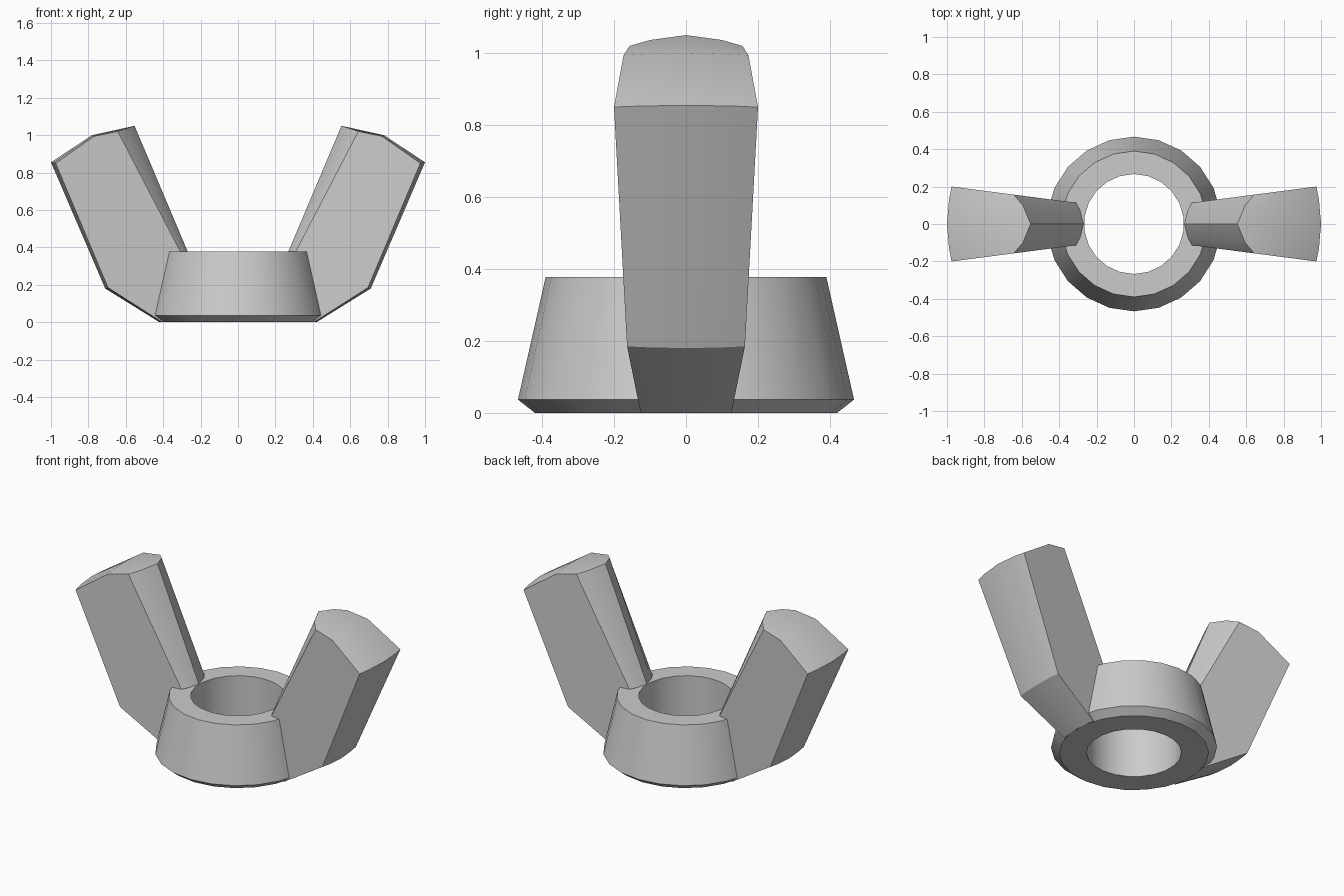
import bpy, bmesh, math
from mathutils import Matrix

cube = bpy.data.objects.get("Cube")
if cube:
    bpy.data.objects.remove(cube, do_unlink=True)

GREY = (0.6, 0.6, 0.6, 1)
metal = bpy.data.materials.new("grey metal")
metal.use_nodes = True
metal.diffuse_color = GREY
metal.node_tree.nodes["Principled BSDF"].inputs["Base Color"].default_value = GREY


def finish(name, bm):
    """Turn the mesh into a smooth-shaded object with crisp edges."""
    bmesh.ops.recalc_face_normals(bm, faces=bm.faces)
    mesh = bpy.data.meshes.new(name)
    bm.to_mesh(mesh)
    bm.free()
    mesh.materials.append(metal)
    obj = bpy.data.objects.new(name, mesh)
    bpy.context.collection.objects.link(obj)
    bpy.ops.object.select_all(action="DESELECT")
    obj.select_set(True)
    bpy.context.view_layer.objects.active = obj
    bpy.ops.object.shade_smooth_by_angle(angle=math.radians(28))
    return obj


def bridge(bm, loop_a, loop_b):
    """Join two closed vertex loops with quads."""
    n = len(loop_a)
    for i in range(n):
        j = (i + 1) % n
        bm.faces.new((loop_a[i], loop_a[j], loop_b[j], loop_b[i]))


# Threaded collar: a tapered ring with a bevelled foot (radius, height)
SEGMENTS = 22
ring_profile = [(0.267, 0), (0.42, 0), (0.467, 0.037), (0.39, 0.378), (0.267, 0.378)]
bm = bmesh.new()
loops = []
for i in range(SEGMENTS):
    a = math.pi / 2 + math.tau * i / SEGMENTS
    loops.append([bm.verts.new((r * math.cos(a), r * math.sin(a), z)) for r, z in ring_profile])
for i in range(SEGMENTS):
    bridge(bm, loops[i], loops[(i + 1) % SEGMENTS])
finish("collar", bm)

# Wing outline: x, z on the centre line, then the shift reached at the flat sides
wing_profile = [
    (0.42, 0.0, -0.015, 0.0),
    (0.71, 0.18, -0.015, 0.005),
    (1.0, 0.855, -0.025, -0.005),
    (0.78, 1.0, -0.01, -0.006),
    (0.553, 1.05, 0.09, -0.03),
    (0.27, 0.38, 0.04, 0.0),
    (0.32, 0.02, 0.0, 0.0),
]
LANES = (-1, -0.66, 0, 0.66, 1)


def wing(name, side):
    """Wing that thickens outwards, with bowed outer and rounded inner edges."""
    bm = bmesh.new()
    loops = []
    for lane in LANES:
        bow = abs(lane) ** 1.9
        loop = []
        for x, z, dx, dz in wing_profile:
            px = x + dx * bow
            half = 0.128 + 0.13 * (px - 0.42)
            loop.append(bm.verts.new((px, lane * half, z + dz * bow)))
        loops.append(loop)
    for a, b in zip(loops, loops[1:]):
        bridge(bm, a, b)
    bm.faces.new(loops[0])
    bm.faces.new(loops[-1])
    bm.transform(Matrix.Diagonal((side, 1, 1, 1)))
    return finish(name, bm)


wing("left_wing", 1)
wing("right_wing", -1)
